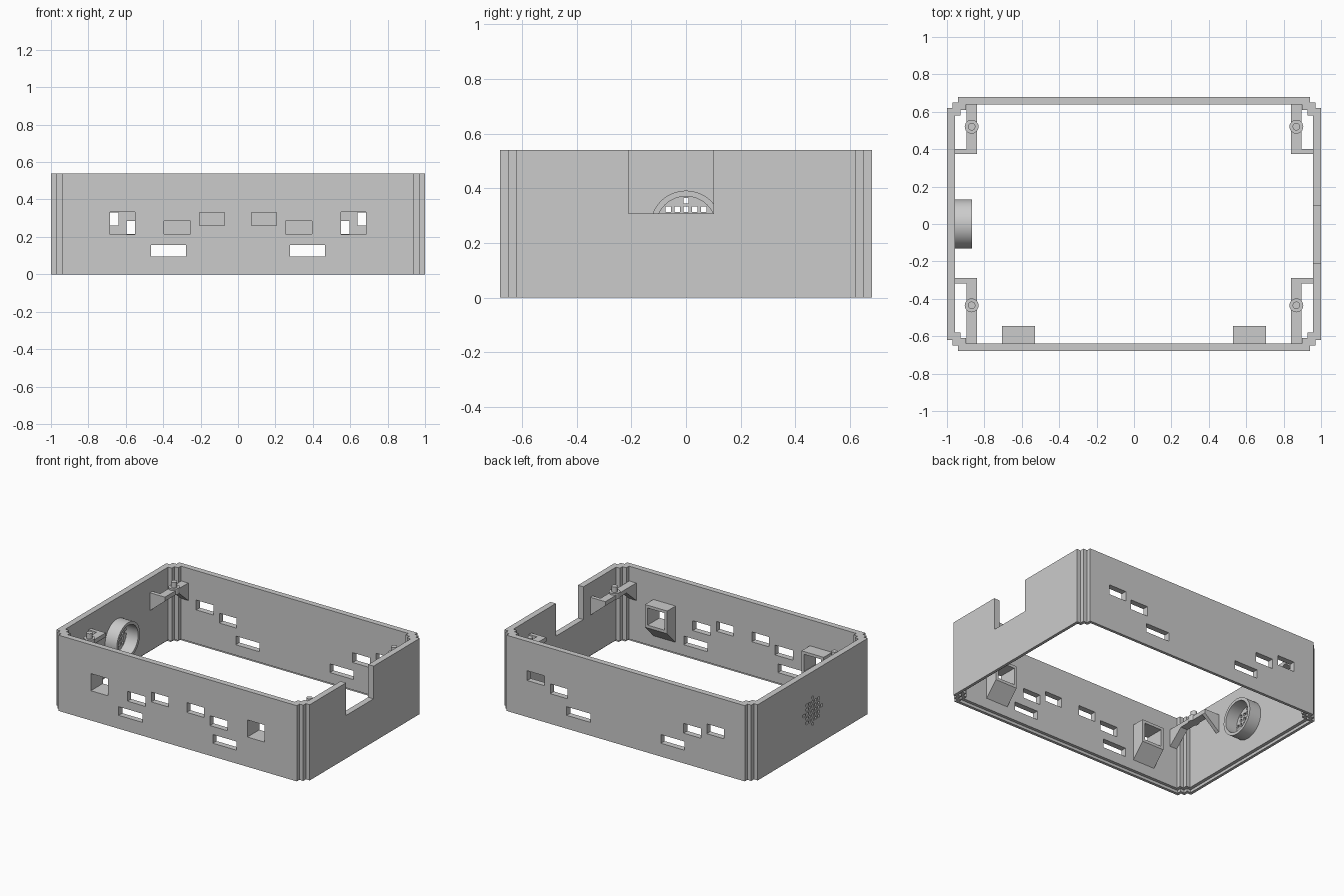
import bpy, bmesh, math
from mathutils import Matrix

cube = bpy.data.objects.get("Cube")
if cube:
    bpy.data.objects.remove(cube, do_unlink=True)

grey = bpy.data.materials.new("plain grey")
grey.use_nodes = True
colour = (0.6, 0.6, 0.6, 1)
grey.diffuse_color = colour
grey.node_tree.nodes["Principled BSDF"].inputs["Base Color"].default_value = colour
H = 0.54


def finish(name, bm):
    bmesh.ops.recalc_face_normals(bm, faces=bm.faces)
    mesh = bpy.data.meshes.new(name)
    bm.to_mesh(mesh)
    bm.free()
    mesh.materials.append(grey)
    ob = bpy.data.objects.new(name, mesh)
    bpy.context.collection.objects.link(ob)
    return ob


def add_prism(bm, pts, direction):
    face = bm.faces.new([bm.verts.new(p) for p in pts])
    ext = bmesh.ops.extrude_face_region(bm, geom=[face], use_keep_orig=True)
    verts = [v for v in ext["geom"] if isinstance(v, bmesh.types.BMVert)]
    bmesh.ops.translate(bm, verts=verts, vec=direction)


def add_box(bm, x, y, z):
    add_prism(bm, [(x[0], y[0], z[0]), (x[1], y[0], z[0]),
                   (x[1], y[1], z[0]), (x[0], y[1], z[0])], (0, 0, z[1] - z[0]))


def add_cylinder(bm, r, lo, hi, x, y):
    m = Matrix.Translation((x, y, (lo + hi) / 2))
    bmesh.ops.create_cone(bm, cap_ends=True, segments=24, radius1=r, radius2=r,
                          depth=hi - lo, matrix=m)


def stepped_outline(x, y, s):
    # Rectangle whose corners are cut back in two small steps
    q = [(x, y - 2 * s), (x - s, y - 2 * s), (x - s, y - s),
         (x - 2 * s, y - s), (x - 2 * s, y)]
    half = q + [(-a, b) for a, b in reversed(q)]
    return half + [(-a, -b) for a, b in half]


def stepped_block(name, x, y, s, lo, hi):
    bm = bmesh.new()
    add_prism(bm, [(a, b, lo) for a, b in stepped_outline(x, y, s)], (0, 0, hi - lo))
    return finish(name, bm)


def cut(target, cutter):
    mod = target.modifiers.new("cut", "BOOLEAN")
    mod.operation = "DIFFERENCE"
    mod.solver = "EXACT"
    mod.object = cutter
    bpy.context.view_layer.objects.active = target
    bpy.ops.object.modifier_apply(modifier=mod.name)
    bpy.data.objects.remove(cutter, do_unlink=True)


# Case walls, with a rebate along the inner bottom edge
case = stepped_block("case_walls", 1, 0.68, 0.03, 0, H)
cut(case, stepped_block("inside_cutter", 0.957, 0.639, 0.03, -0.1, H + 0.1))
cut(case, stepped_block("rebate_cutter", 0.98, 0.66, 0.03, -0.1, 0.02))

# Port openings in the front and back walls
FRONT, BACK = (-0.8, -0.6), (0.6, 0.8)
HIGH, MID, LOW = (0.26, 0.33), (0.215, 0.285), (0.095, 0.157)
ports = bmesh.new()
for s in (-1, 1):
    for x, wall, z in [((0.072, 0.207), FRONT, HIGH), ((0.255, 0.395), FRONT, MID),
                       ((0.55, 0.685), FRONT, (0.212, 0.334)),
                       ((0.278, 0.465), FRONT, LOW), ((0.278, 0.465), BACK, LOW),
                       ((0.64, 0.777), BACK, HIGH), ((0.458, 0.595), BACK, MID)]:
        add_box(ports, sorted(s * v for v in x), wall, z)
cut(case, finish("port_cutter", ports))

# Large notch in one end, sound holes in the other
notch = bmesh.new()
add_box(notch, (0.9, 1.1), (-0.21, 0.1), (0.307, H + 0.1))
cut(case, finish("notch_cutter", notch))
SZ = 0.26
holes = bmesh.new()
for j in range(-3, 4):
    for k in range(-3, 4):
        if j * j + k * k <= 9:
            y, z = j * 0.0325, SZ + k * 0.0315
            add_box(holes, (-1.1, -0.9), (y - 0.01, y + 0.01), (z - 0.01, z + 0.01))
cut(case, finish("sound_hole_cutter", holes))

# Round speaker collar
bm = bmesh.new()
n = 64
rings = []
for x, r in [(-0.965, 0.131), (-0.865, 0.131), (-0.865, 0.11), (-0.965, 0.11)]:
    rings.append([bm.verts.new((x, r * math.cos(math.tau * i / n),
                                SZ + r * math.sin(math.tau * i / n))) for i in range(n)])
for a, b in zip(rings, rings[1:] + rings[:1]):
    for i in range(n):
        bm.faces.new((a[i], a[(i + 1) % n], b[(i + 1) % n], b[i]))
collar = finish("speaker_collar", bm)

# Square socket sleeves with a sloped support underneath
for s, side in ((-1, "right"), (1, "left")):
    bm = bmesh.new()
    back, front = -0.545, -0.639
    for x, z in [((0.53, 0.55), (0.192, 0.354)), ((0.685, 0.705), (0.192, 0.354)),
                 ((0.55, 0.685), (0.192, 0.212)), ((0.55, 0.685), (0.334, 0.354))]:
        add_box(bm, sorted(s * v for v in x), (front, back), z)
    add_prism(bm, [(s * 0.53, back, 0.192), (s * 0.53, front, 0.192),
                   (s * 0.53, front, 0.095)], (s * 0.175, 0, 0))
    finish(side + "_socket_sleeve", bm)

# Corner brackets: two arms with gussets, and a locating peg
TOP, THICK, DROP = 0.435, 0.03, 0.13
pegs = []
for sx, xname in ((-1, "right"), (1, "left")):
    for sy, yname, arm, peg in ((-1, "front", 0.29, 0.435), (1, "back", 0.375, 0.52)):
        bm = bmesh.new()
        add_box(bm, sorted((sx * 0.84, sx * 0.895)), sorted((sy * arm, sy * 0.645)),
                (TOP - THICK, TOP))
        add_prism(bm, [(sx * 0.84, sy * arm, TOP), (sx * 0.96, sy * arm, TOP),
                       (sx * 0.96, sy * arm, TOP - DROP),
                       (sx * 0.84, sy * arm, TOP - THICK)], (0, sy * 0.027, 0))
        add_prism(bm, [(sx * 0.84, sy * 0.53, TOP - THICK), (sx * 0.84, sy * 0.645, TOP - THICK),
                       (sx * 0.84, sy * 0.645, TOP - DROP)], (sx * 0.055, 0, 0))
        finish(f"{yname}_{xname}_bracket", bm)
        bm = bmesh.new()
        add_cylinder(bm, 0.037, TOP - THICK, TOP + 0.012, sx * 0.868, sy * peg)
        add_cylinder(bm, 0.02, TOP, TOP + 0.05, sx * 0.868, sy * peg)
        pegs.append(finish(f"{yname}_{xname}_peg", bm))

# Smooth the round parts only
bpy.ops.object.select_all(action="DESELECT")
for ob in pegs + [collar]:
    ob.select_set(True)
bpy.context.view_layer.objects.active = collar
bpy.ops.object.shade_smooth_by_angle(angle=math.radians(30))
